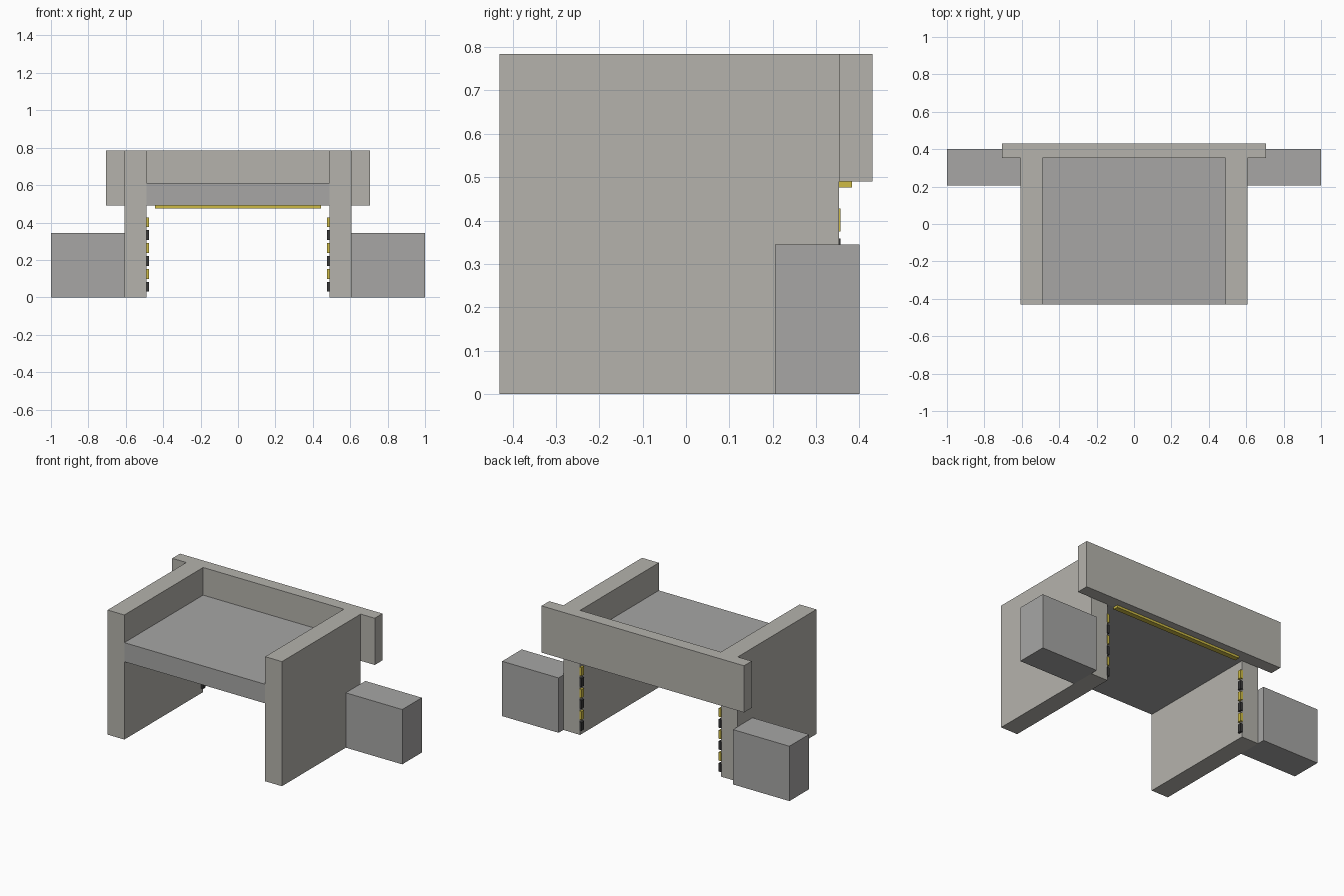
import bpy

if "Cube" in bpy.data.objects:
    bpy.data.objects.remove(bpy.data.objects["Cube"])


def material(name, color):
    m = bpy.data.materials.new(name)
    m.diffuse_color = color
    m.use_nodes = True
    m.node_tree.nodes["Principled BSDF"].inputs["Base Color"].default_value = m.diffuse_color
    return m


CONCRETE = material("warm_concrete", (0.46, 0.45, 0.415, 1))
DARK_CONCRETE = material("dark_concrete", (0.385, 0.383, 0.375, 1))
YELLOW = material("hazard_yellow", (0.62, 0.5, 0.06, 1))
BLACK = material("hazard_black", (0.04, 0.04, 0.04, 1))


def box(name, x, y, z, mat):
    """Axis-aligned box from (min, max) ranges."""
    bpy.ops.mesh.primitive_cube_add(size=1)
    o = bpy.context.object
    o.name = name
    for v in o.data.vertices:
        v.co = [(r[0] + r[1]) / 2 + c * (r[1] - r[0]) for c, r in zip(v.co, (x, y, z))]
    o.data.materials.append(mat)
    return o


def side_box(name, side, x, y, z, mat):
    """Box mirrored to the left (-1) or right (1)."""
    return box(name, sorted((side * x[0], side * x[1])), y, z, mat)


# Deck and the wide header across the back opening
box("roof_deck", (-0.49, 0.49), (-0.43, 0.353), (0.49, 0.61), DARK_CONCRETE)
box("header_wall", (-0.705, 0.705), (0.353, 0.43), (0.49, 0.784), CONCRETE)

# Yellow bumper strip under the header
box("header_bumper", (-0.443, 0.443), (0.351, 0.383), (0.476, 0.49), YELLOW)

for side, label in ((-1, "left"), (1, "right")):
    # Side wall and the low wing block beside it
    side_box(f"{label}_side_wall", side, (0.49, 0.607), (-0.43, 0.353), (0, 0.784), CONCRETE)
    side_box(f"{label}_wing_block", side, (0.607, 1.0), (0.205, 0.40), (0, 0.345), DARK_CONCRETE)
    # Alternating warning stripes up the opening edge
    for i in range(6):
        z = 0.03 + 0.069 * i
        side_box(f"{label}_warning_stripe_{i + 1}", side, (0.477, 0.493),
                 (0.332, 0.357), (z, z + 0.053), YELLOW if i % 2 else BLACK)
